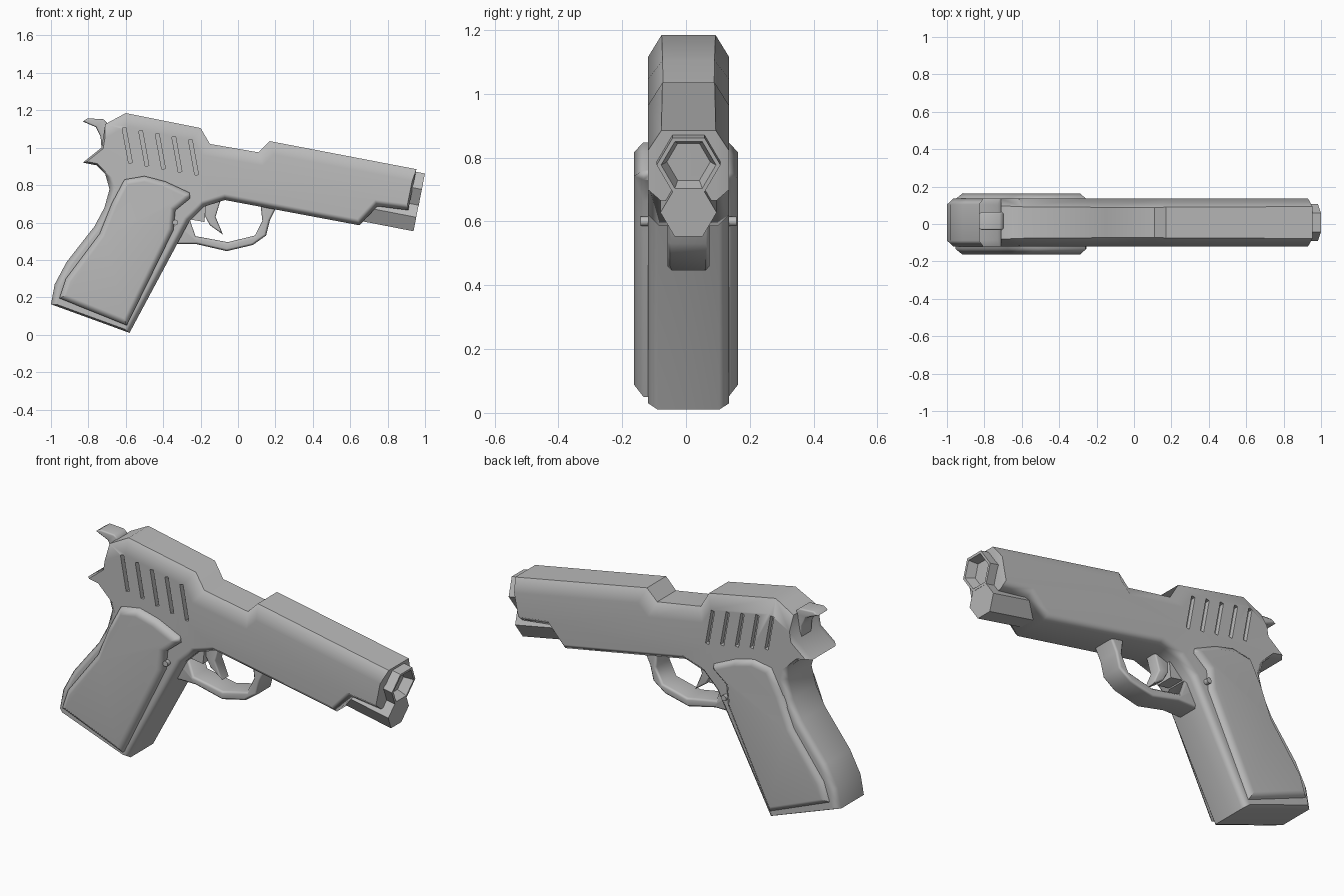
import bpy, bmesh, math
from mathutils import Matrix, Vector

cube = bpy.data.objects.get("Cube")
if cube:
    bpy.data.objects.remove(cube)

GREY = (0.5, 0.5, 0.5, 1)
metal = bpy.data.materials.new("plain_grey")
metal.use_nodes = True
metal.diffuse_color = GREY
metal.node_tree.nodes["Principled BSDF"].inputs["Base Color"].default_value = GREY

TILT = math.radians(11)   # downward pitch of the barrel line
MID = 0.008               # sideways centre of the body


def add_object(name, bm):
    bmesh.ops.recalc_face_normals(bm, faces=bm.faces)
    mesh = bpy.data.meshes.new(name)
    bm.to_mesh(mesh)
    bm.free()
    obj = bpy.data.objects.new(name, mesh)
    bpy.context.collection.objects.link(obj)
    mesh.materials.append(metal)
    return obj


def finish(obj, angle=50):
    """Bake the modifiers, then smooth-shade with sharp edges kept."""
    graph = bpy.context.evaluated_depsgraph_get()
    baked = bpy.data.meshes.new_from_object(obj.evaluated_get(graph))
    obj.modifiers.clear()
    obj.data = baked
    bpy.ops.object.select_all(action="DESELECT")
    obj.select_set(True)
    bpy.context.view_layer.objects.active = obj
    bpy.ops.object.shade_smooth_by_angle(angle=math.radians(angle))
    obj.modifiers.new("even_shading", "WEIGHTED_NORMAL").keep_sharp = True


def prism(name, outline, y0, y1, bevel=0, weight=lambda p: 1, done=True):
    """Extrude an x-z outline along y and bevel its rim by a weight rule."""
    bm = bmesh.new()
    face = bm.faces.new([bm.verts.new((x, y0, z)) for x, z in outline])
    new = bmesh.ops.extrude_face_region(bm, geom=[face])["geom"]
    bmesh.ops.translate(bm, vec=(0, y1 - y0, 0),
                        verts=[v for v in new if isinstance(v, bmesh.types.BMVert)])
    layer = bm.edges.layers.float.new("bevel_weight_edge")
    for e in bm.edges:
        a, b = (v.co for v in e.verts)
        if abs(a.y - b.y) < 1e-5:
            e[layer] = weight((a + b) / 2)
    obj = add_object(name, bm)
    if bevel:
        mod = obj.modifiers.new("rim", "BEVEL")
        mod.limit_method = "WEIGHT"
        mod.width = bevel
        mod.segments = 1
        mod.use_clamp_overlap = False
    if done:
        finish(obj)
    return obj


def hex_rod(name, tip, radius, length, hole=False):
    """Six-sided rod along the barrel line, ending at tip."""
    bm = bmesh.new()
    bmesh.ops.create_cone(bm, cap_ends=True, segments=6, radius1=radius,
                          radius2=radius, depth=length,
                          matrix=Matrix.Translation((0, 0, -length / 2)))
    if hole:
        front = max(bm.faces, key=lambda f: f.calc_center_median().z)
        bmesh.ops.inset_region(bm, faces=[front], thickness=0.014)
        bmesh.ops.inset_region(bm, faces=[front], thickness=0.018, depth=-0.05)
    bm.transform(Matrix.Translation(tip) @ Matrix.Rotation(math.pi / 2 + TILT, 4, "Y"))
    finish(add_object(name, bm), 30)


# Slide, frame and grip core in one outline
top = [(-0.71, 1.126), (-0.60, 1.185), (-0.20, 1.105), (-0.15, 1.02),
       (0.11, 0.975), (0.17, 1.035), (0.954, 0.885)]
under = [(0.91, 0.666), (0.745, 0.687), (0.65, 0.585), (-0.07, 0.72),
         (-0.18, 0.685), (-0.26, 0.607)]
grip = [(-0.58, 0.01), (-1.0, 0.163), (-0.98, 0.27), (-0.917, 0.388),
        (-0.767, 0.58), (-0.714, 0.68), (-0.687, 0.778), (-0.71, 0.86),
        (-0.757, 0.906), (-0.83, 0.92), (-0.73, 1.0)]


def body_rim(p):
    if p.x > 0.92:
        return 0.15                          # muzzle end
    if p.z > 0.95 and p.x > -0.68:
        return 1                             # top of the slide
    if p.z < 0.12:
        return 0.15                          # butt
    if p.x < -0.7 and p.z > 0.82:
        return 0.15                          # tail
    return 0.5


body = prism("slide_and_frame", top + under + grip, MID - 0.127, MID + 0.127,
             0.066, body_rim, done=False)

# Grip serrations cut into both sides of the slide
cutters = []
for i in range(5):
    x, z = -0.592 + 0.0885 * i, 1.012 - 0.016 * i
    for side in (-1, 1):
        bm = bmesh.new()
        bmesh.ops.create_cube(bm, size=1, matrix=Matrix.Translation(
            (x, MID + side * 0.127, z)) @ Matrix.Rotation(-TILT + 0.01, 4, "Y")
            @ Matrix.Diagonal((0.02, 0.05, 0.19, 1)))
        cutter = add_object("serration_cutter", bm)
        cutter.hide_render = True
        mod = body.modifiers.new("serration", "BOOLEAN")
        mod.operation = "DIFFERENCE"
        mod.solver = "EXACT"
        mod.object = cutter
        cutters.append(cutter)
finish(body)
for cutter in cutters:
    bpy.data.objects.remove(cutter)

# Grip panels
panel = [(-0.607, 0.83), (-0.50, 0.848), (-0.39, 0.82), (-0.26, 0.76),
         (-0.255, 0.73), (-0.335, 0.665), (-0.345, 0.56), (-0.595, 0.05),
         (-0.955, 0.195), (-0.92, 0.30), (-0.74, 0.54), (-0.676, 0.70)]
for name, side in (("right_grip_panel", -1), ("left_grip_panel", 1)):
    prism(name, panel, side * 0.10, side * 0.163, 0.03,
          lambda p: 1 if abs(p.y) > 0.15 else 0)

# Barrel and rod below it
hex_rod("muzzle", Vector((0.983, MID, 0.777)), 0.1, 0.12, hole=True)
hex_rod("recoil_rod", Vector((0.953, MID, 0.628)), 0.088, 0.36)

# Trigger guard
prism("trigger_guard",
      [(0.21, 0.69), (0.17, 0.61), (0.15, 0.53), (0.08, 0.48), (-0.06, 0.447),
       (-0.22, 0.484), (-0.36, 0.484), (-0.36, 0.62), (-0.26, 0.62),
       (-0.227, 0.527), (-0.055, 0.495), (0.09, 0.53), (0.13, 0.61), (0.12, 0.70)],
      MID - 0.066, MID + 0.066, 0.012)

# Trigger and its block
prism("trigger", [(-0.18, 0.72), (-0.09, 0.73), (-0.12, 0.63), (-0.08, 0.535),
                  (-0.15, 0.585), (-0.18, 0.64)], MID - 0.035, MID + 0.035, 0.008)
prism("trigger_block", [(-0.28, 0.70), (-0.17, 0.70), (-0.18, 0.603), (-0.28, 0.62)],
      MID - 0.05, MID + 0.05)

# Hammer
prism("hammer", [(-0.83, 1.14), (-0.805, 1.157), (-0.72, 1.152), (-0.69, 1.125),
                 (-0.69, 1.0), (-0.73, 1.0), (-0.735, 1.06), (-0.76, 1.11)],
      MID - 0.04, MID + 0.056, 0.008)

# Cross pin above the trigger
bm = bmesh.new()
bmesh.ops.create_cone(bm, cap_ends=True, segments=10, radius1=0.015, radius2=0.015,
                      depth=0.30, matrix=Matrix.Translation((-0.335, MID, 0.60))
                      @ Matrix.Rotation(math.pi / 2, 4, "X"))
finish(add_object("frame_pin", bm))
